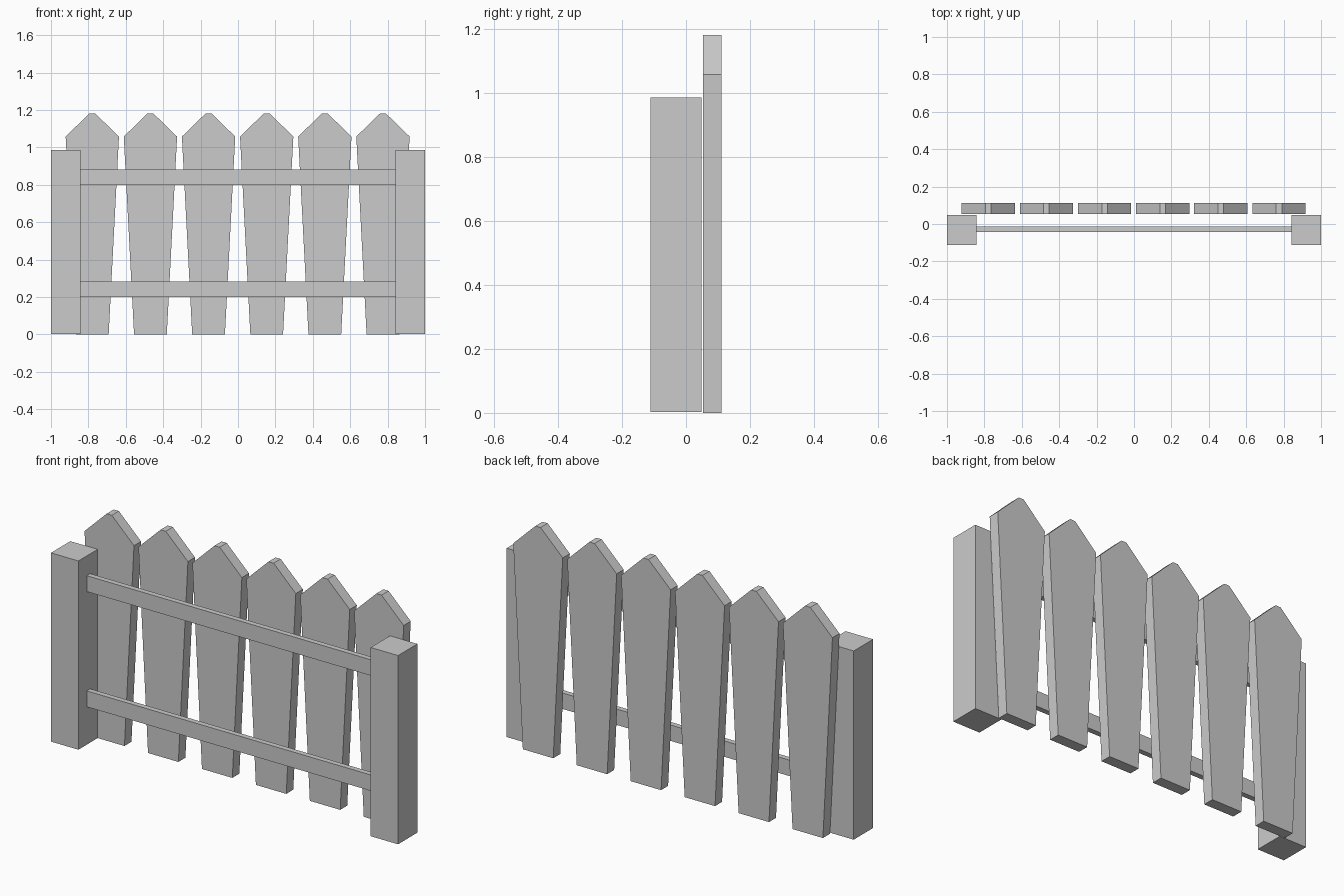
import bpy
import bmesh

if "Cube" in bpy.data.objects:
    bpy.data.objects.remove(bpy.data.objects["Cube"])


def finish(name, bm):
    bmesh.ops.recalc_face_normals(bm, faces=bm.faces)
    mesh = bpy.data.meshes.new(name)
    bm.to_mesh(mesh)
    bm.free()
    obj = bpy.data.objects.new(name, mesh)
    bpy.context.collection.objects.link(obj)
    return obj


def prism(name, profile, y0, y1):
    """Extrude a front (x, z) outline from y0 to y1."""
    bm = bmesh.new()
    face = bm.faces.new([bm.verts.new((x, y0, z)) for x, z in profile])
    moved = bmesh.ops.extrude_face_region(bm, geom=[face])["geom"]
    verts = [v for v in moved if isinstance(v, bmesh.types.BMVert)]
    bmesh.ops.translate(bm, verts=verts, vec=(0, y1 - y0, 0))
    return finish(name, bm)


def board(name, x0, x1, y0, y1, z0, z1):
    return prism(name, [(x0, z0), (x1, z0), (x1, z1), (x0, z1)], y0, y1)


# Square end posts
board("left_post", -1.0, -0.842, -0.111, 0.048, 0.003, 0.986)
board("right_post", 0.842, 1.0, -0.111, 0.048, 0.003, 0.986)

# Two thin rails between the posts
for name, z in (("lower_rail", 0.2), ("upper_rail", 0.8)):
    board(name, -0.842, 0.842, -0.042, -0.014, z, z + 0.083)

# Tapered pickets with blunt pointed tops
half = [(0.0875, 0.0), (0.1425, 1.058), (0.015, 1.182)]
outline = half + [(-x, z) for x, z in reversed(half)]
for i in range(6):
    cx = -0.779 + i * 0.3108
    prism(f"picket_{i + 1}", [(cx + x, z) for x, z in outline], 0.053, 0.111)
